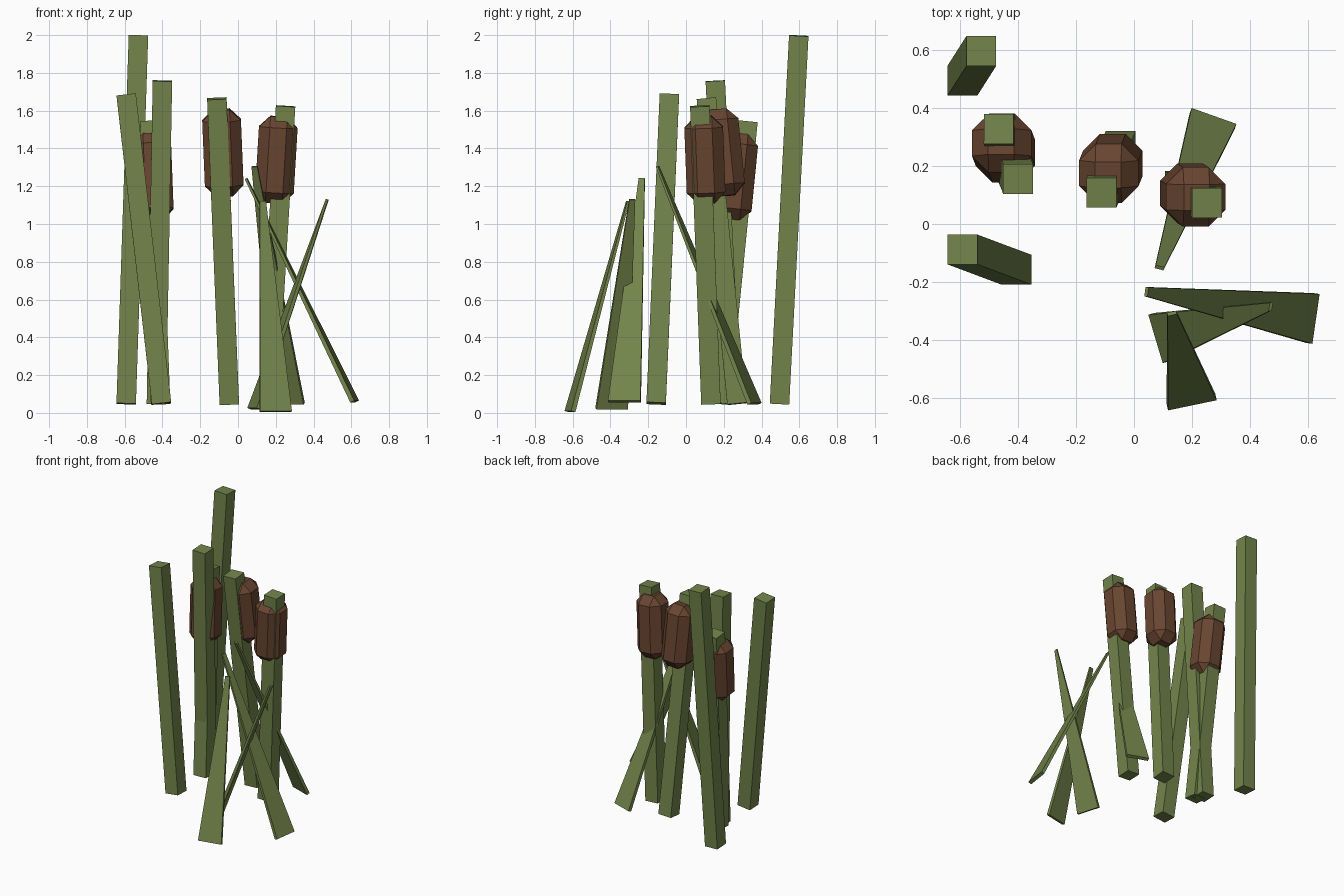
import bpy, bmesh
from mathutils import Vector, Matrix

if "Cube" in bpy.data.objects:
    bpy.data.objects.remove(bpy.data.objects["Cube"])

def material(name, color):
    m = bpy.data.materials.new(name)
    m.diffuse_color = color
    m.use_nodes = True
    m.node_tree.nodes["Principled BSDF"].inputs["Base Color"].default_value = m.diffuse_color
    return m

GREEN = material("reed_green", (0.17, 0.23, 0.07, 1))
BROWN = material("seed_brown", (0.14, 0.06, 0.03, 1))

def finish(name, bm, mat):
    bmesh.ops.recalc_face_normals(bm, faces=bm.faces)
    me = bpy.data.meshes.new(name)
    bm.to_mesh(me)
    bm.free()
    me.materials.append(mat)
    ob = bpy.data.objects.new(name, me)
    bpy.context.collection.objects.link(ob)

def tilted_box(name, centre, axis, width, length, mat, chamfer=0):
    """Square bar along an axis, optionally chamfered on every edge."""
    bm = bmesh.new()
    bmesh.ops.create_cube(bm, size=1)
    bmesh.ops.scale(bm, vec=(width, width, length), verts=bm.verts)
    if chamfer:
        bmesh.ops.bevel(bm, geom=bm.edges[:], offset=chamfer, segments=1,
                        profile=0.5, affect='EDGES')
    rot = Vector((0, 0, 1)).rotation_difference(axis).to_matrix().to_4x4()
    bmesh.ops.transform(bm, matrix=Matrix.Translation(centre) @ rot, verts=bm.verts)
    finish(name, bm, mat)

def blade(name, a, b, c, d):
    """Thin tapering leaf: base edge a-b, tip edge d-c."""
    pts = [Vector(p) for p in (a, b, c, d)]
    n = (pts[1] - pts[0]).cross(pts[3] - pts[0]).normalized()
    half = (0.012, 0.012, 0.006, 0.006)
    bm = bmesh.new()
    front = [bm.verts.new(p + n * h) for p, h in zip(pts, half)]
    back = [bm.verts.new(p - n * h) for p, h in zip(pts, half)]
    bm.faces.new(front)
    bm.faces.new(back[::-1])
    for i in range(4):
        j = (i + 1) % 4
        bm.faces.new((front[i], back[i], back[j], front[j]))
    finish(name, bm, GREEN)

# Stalks: base centre, top centre, optional seed head centre
stalks = [
    ((-0.592, 0.495, 0.048), (-0.527, 0.597, 1.997), None),
    ((-0.405, -0.158, 0.050), (-0.592, -0.088, 1.684), None),
    ((-0.432, 0.240, 0.048), (-0.400, 0.155, 1.758), None),
    ((-0.410, 0.180, 0.050), (-0.467, 0.328, 1.542), (-0.450, 0.262, 1.250)),
    ((-0.046, 0.270, 0.048), (-0.112, 0.108, 1.664), (-0.080, 0.192, 1.378)),
    ((0.158, 0.132, 0.048), (0.252, 0.073, 1.624), (0.203, 0.100, 1.340)),
]
for i, (base, top, head) in enumerate(stalks, 1):
    base, top = Vector(base), Vector(top)
    axis = top - base
    tilted_box(f"stalk_{i}", (base + top) / 2, axis, 0.103, axis.length, GREEN)
    if head:
        tilted_box(f"seed_head_{i}", Vector(head), axis, 0.205, 0.46, BROWN, 0.058)

# Leaves leaning around the front and right
blade("leaf_back", (0.195, 0.39, 0.048), (0.35, 0.335, 0.048),
      (0.103, -0.155, 1.305), (0.073, -0.147, 1.305))
blade("leaf_right", (0.63, -0.24, 0.06), (0.605, -0.412, 0.06),
      (0.041, -0.250, 1.24), (0.045, -0.218, 1.24))
blade("leaf_middle", (0.06, -0.31, 0.022), (0.11, -0.477, 0.022),
      (0.47, -0.30, 1.13), (0.475, -0.27, 1.13))
blade("leaf_front", (0.115, -0.632, 0.007), (0.283, -0.597, 0.007),
      (0.147, -0.305, 1.12), (0.115, -0.312, 1.12))
